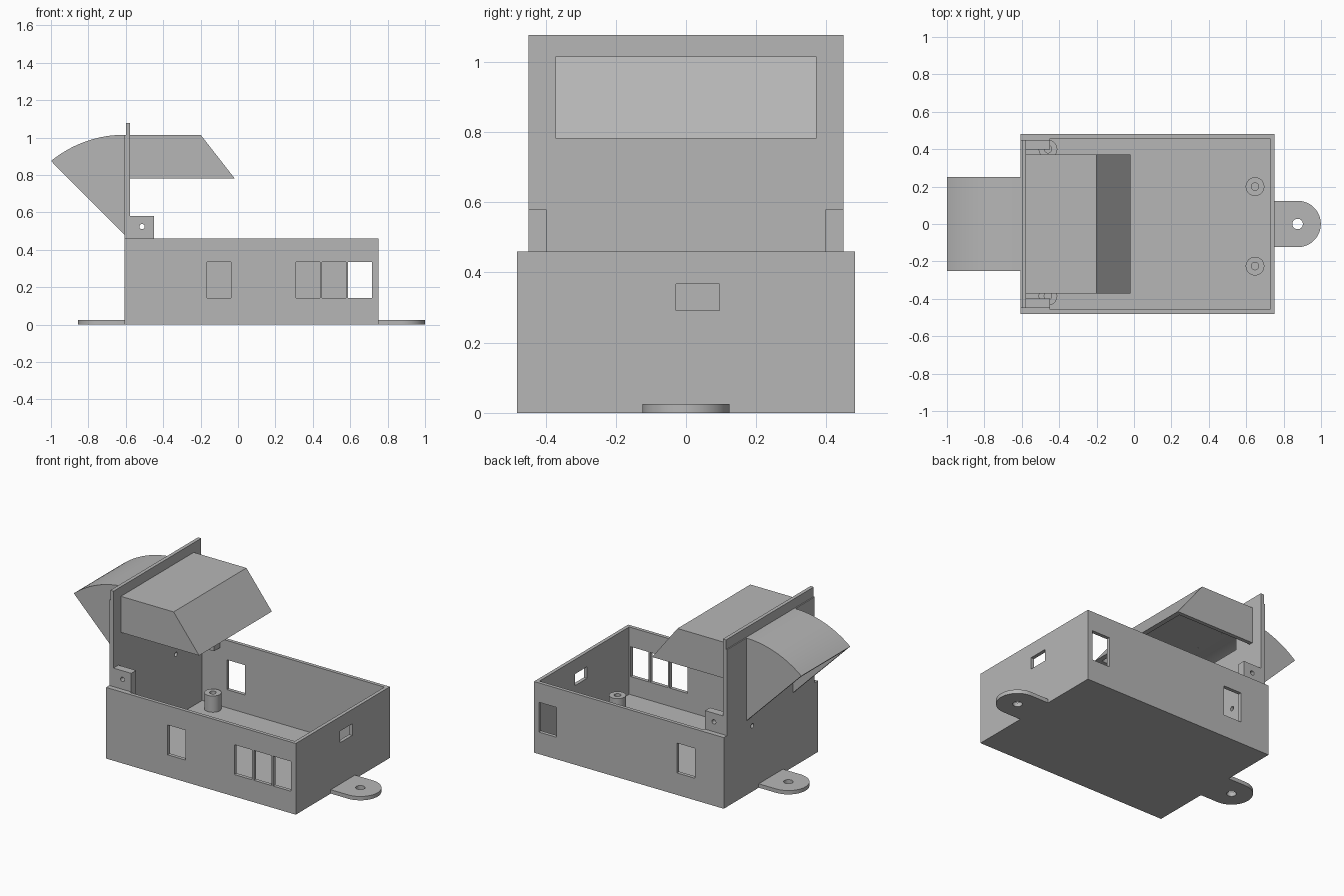
import bpy, bmesh, math

if "Cube" in bpy.data.objects:
    bpy.data.objects.remove(bpy.data.objects["Cube"], do_unlink=True)

grey = bpy.data.materials.new("plain grey")
grey.use_nodes = True
grey.diffuse_color = (0.47, 0.47, 0.47, 1)
grey.node_tree.nodes["Principled BSDF"].inputs["Base Color"].default_value = grey.diffuse_color


def prism(name, outline, axis, lo, hi):
    """Extrude a 2D outline along an axis: 'y' takes (x, z), 'z' takes (x, y), 'x' takes (y, z)."""
    place = {"x": lambda a, b: (lo, a, b),
             "y": lambda a, b: (a, lo, b),
             "z": lambda a, b: (a, b, lo)}[axis]
    bm = bmesh.new()
    face = bm.faces.new([bm.verts.new(place(a, b)) for a, b in outline])
    moved = bmesh.ops.extrude_face_region(bm, geom=[face])["geom"]
    step = [(hi - lo) * (axis == k) for k in "xyz"]
    bmesh.ops.translate(bm, vec=step, verts=[v for v in moved if isinstance(v, bmesh.types.BMVert)])
    bmesh.ops.recalc_face_normals(bm, faces=bm.faces)
    mesh = bpy.data.meshes.new(name)
    bm.to_mesh(mesh)
    bm.free()
    mesh.materials.append(grey)
    obj = bpy.data.objects.new(name, mesh)
    bpy.context.collection.objects.link(obj)
    return obj


def block(name, x0, x1, y0, y1, z0, z1):
    return prism(name, [(x0, y0), (x1, y0), (x1, y1), (x0, y1)], "z", z0, z1)


def arc(cx, cy, r, start, end, n):
    angles = [math.radians(start + (end - start) * i / n) for i in range(n + 1)]
    return [(cx + r * math.cos(a), cy + r * math.sin(a)) for a in angles]


def rod(name, axis, a, b, r, lo, hi):
    return prism(name, arc(a, b, r, 0, 360, 32)[:-1], axis, lo, hi)


def cut(obj, cutters):
    for c in cutters:
        c.hide_render = True
        mod = obj.modifiers.new("cut", "BOOLEAN")
        mod.operation, mod.solver, mod.object = "DIFFERENCE", "EXACT", c
    graph = bpy.context.evaluated_depsgraph_get()
    mesh = bpy.data.meshes.new_from_object(obj.evaluated_get(graph))
    obj.modifiers.clear()
    obj.data = mesh
    for c in cutters:
        bpy.data.objects.remove(c, do_unlink=True)


def smooth(obj):
    bpy.ops.object.select_all(action="DESELECT")
    obj.select_set(True)
    bpy.context.view_layer.objects.active = obj
    bpy.ops.object.shade_smooth_by_angle(angle=math.radians(30))


BACK, INNER, END = -0.607, -0.577, 0.75
HALF, WALL, FLOOR, RIM = 0.481, 0.023, 0.025, 0.46

# Open tray with ports in its walls
tray = block("tray", BACK, END, -HALF, HALF, 0, RIM)
holes = [block("cavity", INNER, END - WALL, WALL - HALF, HALF - WALL, FLOOR, 1)]
for x, side in [(-0.166, -1), (0.31, -1), (0.45, -1), (0.588, -1), (0.588, 1), (-0.40, 1)]:
    y = side * HALF
    holes.append(block("port", x, x + 0.128, y - 0.05, y + 0.05, 0.142, 0.335))
holes.append(block("end_port", 0.7, 0.8, -0.028, 0.096, 0.292, 0.367))
holes.append(rod("wire_hole", "x", 0.19, 0.425, 0.014, -0.7, -0.5))
cut(tray, holes)

# Rounded mounting tabs at both ends
for name, wall, side in [("right_tab", BACK, -1), ("left_tab", END, 1)]:
    cx = wall + side * 0.125
    outline = [(cx + side * (x - cx), y) for x, y in arc(cx, 0, 0.124, -90, 90, 24)]
    tab = prism(name, outline + [(wall, 0.124), (wall, -0.124)], "z", 0, FLOOR)
    cut(tab, [rod("tab_hole", "z", cx, 0, 0.028, -1, 1)])
    smooth(tab)

# Standing panel in two layers, with the chute passage through it
for name, x0, x1, top in [("panel_backing", BACK, -0.6, 1.015), ("panel", -0.6, INNER, 1.077)]:
    panel = block(name, x0, x1, -0.448, 0.448, RIM, top)
    cut(panel, [block("passage", -0.7, -0.5, -0.227, 0.227, 0.8, 0.99)])

# Drilled hinge brackets
for name, side in [("front_bracket", -1), ("back_bracket", 1)]:
    y0, y1 = sorted((side * 0.397, side * 0.448))
    bracket = block(name, INNER, -0.45, y0, y1, 0.4, 0.58)
    cut(bracket, [rod("pivot_hole", "y", -0.513, 0.524, 0.014, -1, 1)])
    smooth(bracket)
    y0, y1 = sorted((side * 0.44, side * 0.47))
    block(name + "_root", INNER, -0.45, y0, y1, 0.4, RIM)

# Screw posts on the tray floor
for i, (x, y) in enumerate([(0.647, 0.2), (0.647, -0.225), (-0.46, 0.4), (-0.46, -0.385)]):
    post = rod("screw_post_%d" % (i + 1), "z", x, y, 0.05, 0.01, 0.13)
    cut(post, [rod("screw_hole", "z", x, y, 0.02, 0.03, 1)])
    smooth(post)

# Hood over the tray, open underneath
hood = prism("hood", [(INNER, 0.782), (-0.018, 0.782), (-0.2, 1.015), (INNER, 1.015)],
             "y", -0.372, 0.372)
cut(hood, [prism("hood_inside", [(-0.7, 0.7), (0.014, 0.7), (-0.213, 0.99), (-0.7, 0.99)],
                 "y", -0.347, 0.347)])

# Curved outer chute, open along its slanted underside
chute = prism("chute", arc(BACK, 0.395, 0.62, 90, 129.3, 20) + [(BACK, 0.48)], "y", -0.25, 0.25)
inside = arc(BACK, 0.395, 0.595, 80, 136, 24) + [(-1.02, 0.8), (-0.5, 0.28)]
cut(chute, [prism("chute_inside", inside, "y", -0.227, 0.227)])
smooth(chute)
